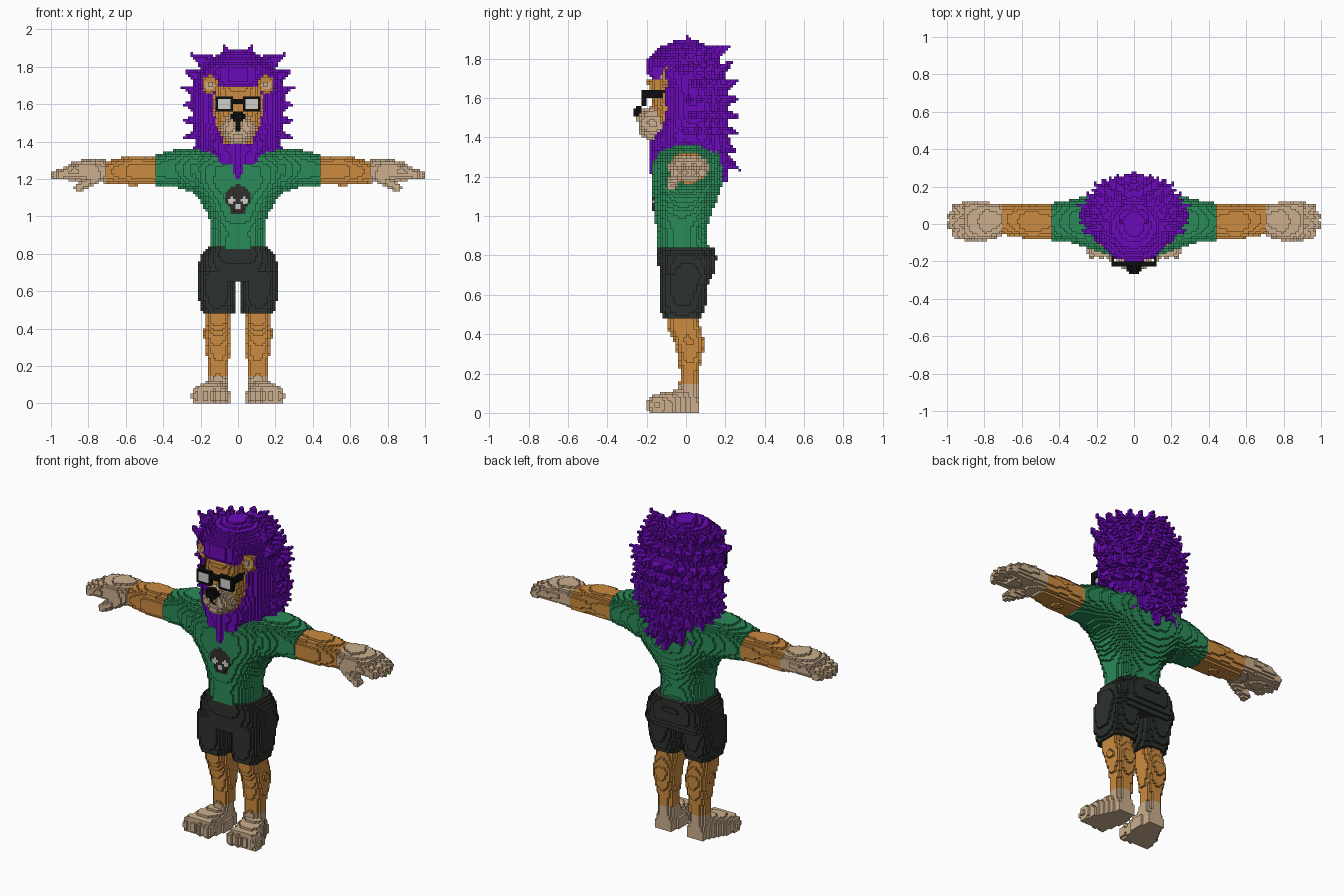
import bpy
import math
import random
from itertools import product
from mathutils import Vector

if "Cube" in bpy.data.objects:
    bpy.data.objects.remove(bpy.data.objects["Cube"], do_unlink=True)
random.seed(4)
S = 2 / 150  # edge of one small block


def colour(name, *rgb):
    mat = bpy.data.materials.new(name)
    mat.use_nodes = True
    mat.diffuse_color = (*rgb, 1)
    mat.node_tree.nodes["Principled BSDF"].inputs["Base Color"].default_value = (*rgb, 1)
    return mat


purple = colour("mane_purple", .15, .003, .48)
green = colour("shirt_green", .024, .26, .1)
orange = colour("fur_orange", .6, .26, .052)
tan = colour("fur_tan", .6, .43, .27)
charcoal = colour("shorts_charcoal", .026, .032, .026)
black = colour("black", .004, .004, .004)
pale = colour("lens_pale", .62, .62, .6)
print_grey = colour("print_grey", .03, .029, .027)


# Solid shapes, each returned as a set of block indices
def fill(low, high, inside):
    spans = [range(math.floor(a / S), math.ceil(b / S) + 1) for a, b in zip(low, high)]
    return {c for c in product(*spans) if c[2] >= 0 and inside(centre(c))}


def centre(cell):
    return Vector([(i + .5) * S for i in cell])


def box(x0, x1, y0, y1, z0, z1):
    low, high = (x0, y0, z0), (x1, y1, z1)
    return fill(low, high, lambda p: all(a <= v <= b for a, v, b in zip(low, p, high)))


def ball(mid, radii):
    low = [m - r for m, r in zip(mid, radii)]
    high = [m + r for m, r in zip(mid, radii)]
    return fill(low, high, lambda p: sum(((v - m) / r) ** 2 for v, m, r in zip(p, mid, radii)) <= 1)


def taper(start, end, r0, r1):
    a, b = Vector(start), Vector(end)
    axis, r = b - a, max(r0, r1)

    def inside(p):
        t = min(1, max(0, (p - a).dot(axis) / axis.length_squared))
        return (p - a - axis * t).length <= r0 + (r1 - r0) * t
    return fill([min(u, v) - r for u, v in zip(a, b)],
                [max(u, v) + r for u, v in zip(a, b)], inside)


def section(stations, t):
    for p, q in zip(stations, stations[1:]):
        if p[0] <= t <= q[0]:
            f = (t - p[0]) / (q[0] - p[0])
            return [u + (v - u) * f for u, v in zip(p[1:], q[1:])]
    return None


def loft(axis, stations, power=2.4):
    """Rounded sections (position, min, max, min, max) stacked along an axis."""
    u, v = [i for i in range(3) if i != axis]
    low, high = [0] * 3, [0] * 3
    low[axis], high[axis] = stations[0][0], stations[-1][0]
    for i, k in ((u, 1), (v, 3)):
        low[i] = min(s[k] for s in stations)
        high[i] = max(s[k + 1] for s in stations)

    def inside(p):
        ext = section(stations, p[axis])
        if not ext:
            return False
        a, b, c, d = ext
        du = abs(2 * p[u] - a - b) / (b - a)
        dv = abs(2 * p[v] - c - d) / (d - c)
        return du ** power + dv ** power <= 1
    return fill(low, high, inside)


def flip(cells):
    return {(-1 - i, j, k) for i, j, k in cells}


# Earlier parts own the blocks they share with later ones
owned, parts = set(), []


def part(name, cells, mats, rule=None):
    cells = cells - owned
    owned.update(cells)
    parts.append((name, cells, mats, rule))


def pair(name, cells, mats, rule=None):
    part("left_" + name, cells, mats, rule)
    part("right_" + name, flip(cells), mats, rule)


# Glasses
lens = box(.042, .11, -.22, -.2, 1.57, 1.625)
rim = box(.028, .122, -.226, -.2, 1.555, 1.64) - lens
rim |= box(0, .04, -.226, -.2, 1.6, 1.63) | box(.109, .123, -.226, -.08, 1.605, 1.635)
pair("lens", lens, [pale])
part("glasses_frame", rim | flip(rim), [black])

# Nose, muzzle with painted mouth line, face and ears
part("nose", ball((0, -.245, 1.53), (.04, .027, .028)), [black])
muzzle = ball((0, -.16, 1.5), (.075, .095, .055)) | ball((0, -.15, 1.43), (.07, .09, .045))
cheek = ball((.045, -.17, 1.47), (.045, .07, .055))
part("muzzle", muzzle | cheek | flip(cheek), [tan, black],
     lambda p: abs(p.x) < S and p.y < -.2 and 1.45 < p.z < 1.53)
part("face", loft(2, [(1.385, -.07, .07, -.15, .02), (1.5, -.12, .12, -.16, .04),
                      (1.6, -.14, .14, -.18, .06), (1.69, -.12, .12, -.2, .06)]), [orange])
ear = ball((.15, -.1, 1.705), (.042, .028, .052))
pair("ear", ear, [orange, tan],
     lambda p: p.y < -.105 and ((p.x if p.x > 0 else -p.x) - .15) ** 2 + (p.z - 1.7) ** 2 < .0007)

# Mane: a rounded mass with tapering locks
mass = [(1.27, -.13, .13, -.16, .2), (1.36, -.2, .2, -.18, .21), (1.5, -.245, .245, -.13, .21),
        (1.65, -.25, .25, -.13, .21), (1.72, -.235, .235, -.2, .2), (1.8, -.19, .19, -.2, .16),
        (1.86, -.12, .12, -.13, .11), (1.89, -.05, .05, -.06, .06)]
mane = loft(2, mass, 2)
locks = set()
for row in range(8):
    z = 1.3 + row * .072
    x0, x1, y0, y1 = section(mass, z)
    for n in range(7):
        turn = math.radians(-8 + n * 16 + (row % 2) * 8)
        out = Vector((math.cos(turn), math.sin(turn), 0))
        base = Vector((x1 * .85 * out.x, (y0 + y1) / 2 + (y1 - y0) * .42 * out.y, z))
        reach = random.uniform(.07, .1)
        locks |= taper(base, base + out * reach + Vector((0, 0, (z - 1.55) * .25)), .04, .006)
# Crown spikes
for x, y, z in ((.07, .01, 1.92), (.16, .02, 1.87), (.22, .02, 1.79), (.06, .12, 1.87), (.14, .13, 1.81)):
    locks |= taper((x * .75, y, z - .11), (x, y, z - .012), .05, .008)
# Front and back points that hang over the chest and shoulders
locks |= taper((0, -.1, 1.36), (0, -.165, 1.22), .09, .018)
locks |= taper((.09, -.1, 1.38), (.07, -.15, 1.27), .06, .012)
locks |= taper((.17, -.03, 1.4), (.17, -.07, 1.31), .05, .012)
locks |= taper((0, .13, 1.36), (0, .2, 1.19), .1, .014)
locks |= taper((.1, .13, 1.38), (.075, .195, 1.24), .07, .012)
locks |= taper((.18, .08, 1.4), (.17, .13, 1.3), .05, .012)
mane |= locks | flip(locks)
opening = [(1.385, .075), (1.48, .115), (1.58, .135), (1.64, .125), (1.68, .09)]


def in_opening(p):
    width = section(opening, p.z)
    return bool(width) and abs(p.x) < width[0] and p.y < .0


mane = {c for c in mane if not in_opening(centre(c))}
mane -= box(.11, .19, -.3, -.09, 1.655, 1.755) | box(-.19, -.11, -.3, -.09, 1.655, 1.755)
part("mane", mane, [purple])


# Shirt with a painted skull print
def print_index(p):
    x, z = abs(p.x), p.z
    if p.y > 0 or not (x / .07) ** 2 + ((z - 1.105) / .062) ** 2 < 1 and not (x < .045 and 1.01 < z < 1.07):
        return 0
    eye = ((x - .036) / .019) ** 2 + ((z - 1.085) / .017) ** 2 < 1
    return 2 if eye or (x < S and 1.045 < z < 1.06) else 1


torso = loft(2, [(.83, -.145, .145, -.15, .12), (.92, -.145, .145, -.145, .1),
                 (1, -.155, .155, -.165, .125), (1.08, -.2, .2, -.17, .16),
                 (1.17, -.27, .27, -.18, .185), (1.26, -.31, .31, -.175, .19),
                 (1.32, -.29, .29, -.15, .18), (1.365, -.2, .2, -.1, .14)])
sleeve = loft(0, [(.15, -.12, .15, 1.14, 1.36), (.25, -.13, .15, 1.13, 1.365),
                  (.33, -.1, .13, 1.155, 1.36), (.445, -.09, .11, 1.165, 1.325)])
part("shirt", torso | sleeve | flip(sleeve), [green, print_grey, pale], print_index)

# Forearms and hands
pair("forearm", loft(0, [(.44, -.085, .11, 1.17, 1.315), (.57, -.08, .1, 1.165, 1.325),
                         (.705, -.055, .105, 1.175, 1.295)]), [orange])
hand = loft(0, [(.7, -.06, .105, 1.175, 1.3), (.79, -.085, .115, 1.195, 1.31), (.9, -.085, .115, 1.19, 1.285)])
for n, tip in enumerate((.95, .974, .974, .955)):
    y = -.06 + n * .05
    hand |= taper((.87, y, 1.245), (tip, y * .9, 1.22), .032, .025)
hand |= taper((.75, -.045, 1.22), (.85, -.07, 1.155), .036, .026)
pair("hand", hand, [tan])

# Shorts
hips = loft(2, [(.66, -.2, .2, -.13, .12), (.72, -.215, .215, -.135, .15),
                (.79, -.2, .2, -.15, .155), (.835, -.165, .165, -.15, .145)], 2.8)
trouser = loft(2, [(.48, .02, .19, -.12, .08), (.55, .014, .208, -.135, .1),
                   (.65, .012, .215, -.14, .11), (.7, 0, .215, -.135, .14)], 2.8)
part("shorts", hips | trouser | flip(trouser), [charcoal])

# Shins and feet
pair("shin", loft(2, [(.145, .05, .158, -.035, .065), (.2, .05, .158, -.03, .065), (.3, .04, .175, -.045, .085),
                      (.36, .036, .182, -.06, .095), (.43, .04, .178, -.095, .075), (.49, .04, .178, -.1, .06)]),
     [orange])
foot = loft(1, [(-.17, .07, .24, -.05, .095), (-.08, .045, .225, -.06, .11),
                (0, .045, .18, -.06, .13), (.07, .055, .15, -.05, .09)], 3)
foot |= loft(2, [(.05, .05, .165, -.06, .068), (.15, .052, .156, -.035, .065)])
for n in range(4):
    foot |= ball((.08 + n * .047, -.163 + n * .006, .04), (.027, .04, .05))
pair("foot", foot, [tan])

# Turn every part into a mesh of its exposed block sides
SIDES = []
for axis, step in product(range(3), (0, 1)):
    ring = [(0, 0), (1, 0), (1, 1), (0, 1)]
    ring = ring if step else ring[::-1]
    normal, corners = [0] * 3, []
    normal[axis] = 1 if step else -1
    for a, b in ring:
        corner = [0] * 3
        corner[axis], corner[(axis + 1) % 3], corner[(axis + 2) % 3] = step, a, b
        corners.append(corner)
    SIDES.append((normal, corners))

for name, cells, mats, rule in parts:
    index, faces, slots = {}, [], []
    for cell in sorted(cells):
        for normal, corners in SIDES:
            if tuple(map(sum, zip(cell, normal))) not in owned:
                keys = [tuple(map(sum, zip(cell, c))) for c in corners]
                faces.append([index.setdefault(k, len(index)) for k in keys])
                slots.append(int(rule(centre(cell))) if rule else 0)
    mesh = bpy.data.meshes.new(name)
    mesh.from_pydata([[v * S for v in k] for k in index], [], faces)
    for mat in mats:
        mesh.materials.append(mat)
    mesh.polygons.foreach_set("material_index", slots)
    mesh.update()
    bpy.context.collection.objects.link(bpy.data.objects.new(name, mesh))
